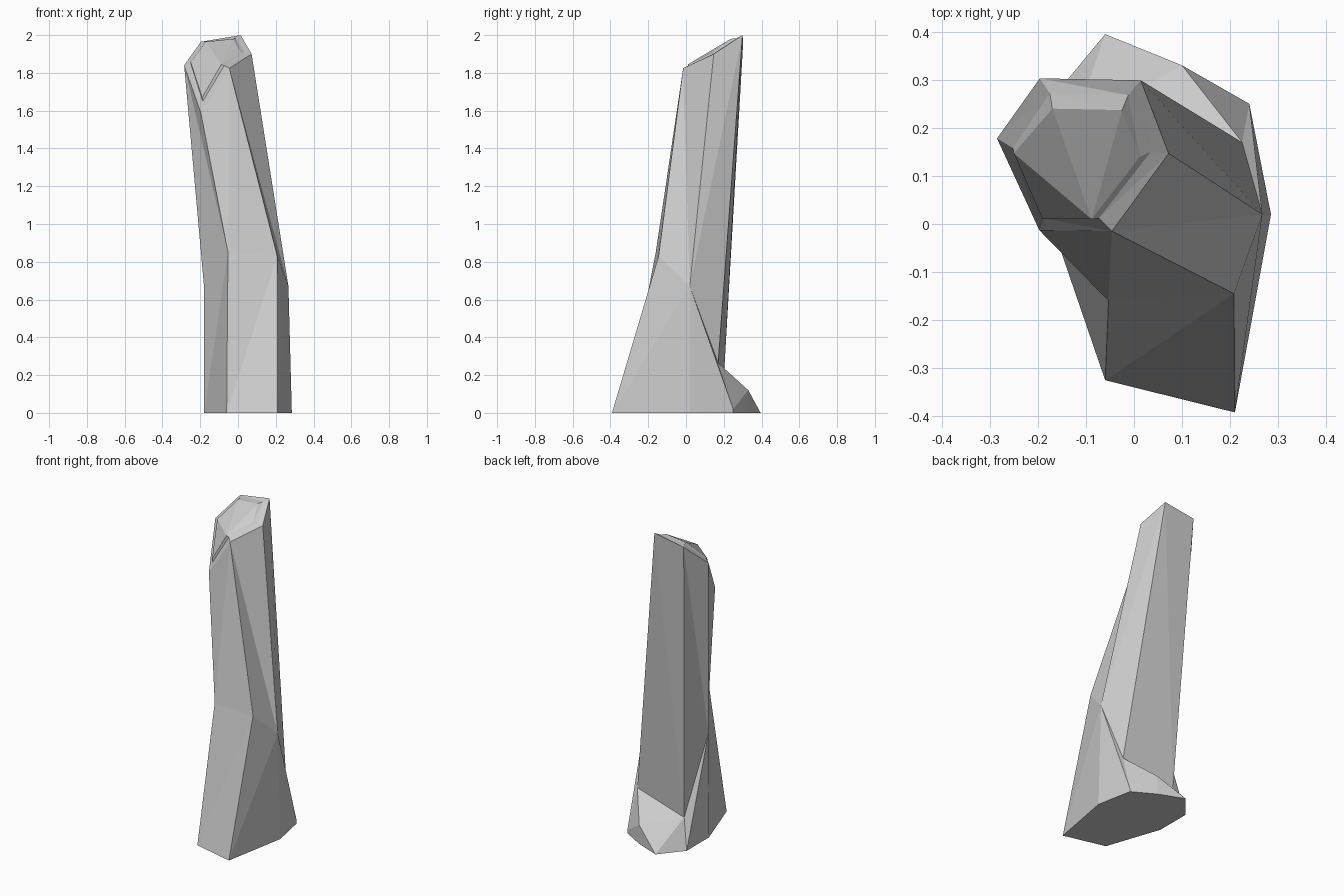
import bpy, bmesh

if "Cube" in bpy.data.objects:
    bpy.data.objects.remove(bpy.data.objects["Cube"])

# Six corners per ring, in order: left, back left, back, right, front right, front left
rim = [(-.285, .178, 1.84), (-.196, .303, 1.965), (.014, .299, 2), (.072, .147, 1.9), (-.046, -.015, 1.825), (-.197, -.013, 1.59)]
inset = [(-.252, .158, 1.855), (-.175, .272, 1.965), (-.012, .268, 1.983), (.035, .15, 1.905), (-.073, .012, 1.838), (-.187, .012, 1.65)]
cap = [(-.25, .147, 1.855), (-.17, .24, 1.965), (-.025, .237, 1.98), (.012, .14, 1.91), (-.088, .01, 1.845), (-.19, .01, 1.67)]
bend = [(-.18, .03, .67), (-.127, .2, .18), (.225, .17, .265), (.267, .02, .67), (.208, -.145, .83), (-.053, -.16, .85)]
# Footprint, same direction: left, left back, heel, heel right, right back, right, front right, front left
foot = [(-.18, .025), (-.18, .25), (-.06, .395), (.1, .33), (.24, .25), (.285, .02), (.21, -.392), (-.06, -.325)]

bm = bmesh.new()


def ring(pts):
    return [bm.verts.new(p) for p in pts]


R, I, K, M = map(ring, (rim, inset, cap, bend))
G = ring([(x, y, 0) for x, y in foot])
knob = bm.verts.new((.1, .33, .12))
spur = bm.verts.new((.24, .25, .02))

# Upper shaft, rim bevel and raised cap edge
for top, low in ((R, M), (I, R), (K, I)):
    for i in range(6):
        j = (i + 1) % 6
        if top is R and i in (2, 4):
            # split along the visible creases
            bm.faces.new((top[i], top[j], low[j]))
            bm.faces.new((top[i], low[j], low[i]))
        else:
            bm.faces.new((top[i], top[j], low[i]))
            bm.faces.new((top[j], low[j], low[i]))

# Faceted end cap
for f in ((0, 1, 4), (1, 2, 4), (2, 3, 4), (0, 4, 5)):
    bm.faces.new([K[i] for i in f])

# Flared foot with heel and underside
for f in ((M[0], M[1], G[1]), (M[0], G[1], G[0]), (M[1], G[2], G[1]),
          (M[1], M[2], knob), (M[1], knob, G[2]), (knob, G[3], G[2]),
          (M[2], spur, knob), (knob, spur, G[3]), (spur, G[4], G[3]),
          (M[2], M[3], spur), (M[3], G[5], spur), (spur, G[5], G[4]),
          (M[3], M[4], G[6]), (M[3], G[6], G[5]),
          (M[4], M[5], G[7]), (M[4], G[7], G[6]),
          (M[5], M[0], G[0]), (M[5], G[0], G[7]), G):
    bm.faces.new(f)

bmesh.ops.recalc_face_normals(bm, faces=bm.faces)
mesh = bpy.data.meshes.new("stump_post")
bm.to_mesh(mesh)
bm.free()
bpy.context.collection.objects.link(bpy.data.objects.new("stump_post", mesh))
